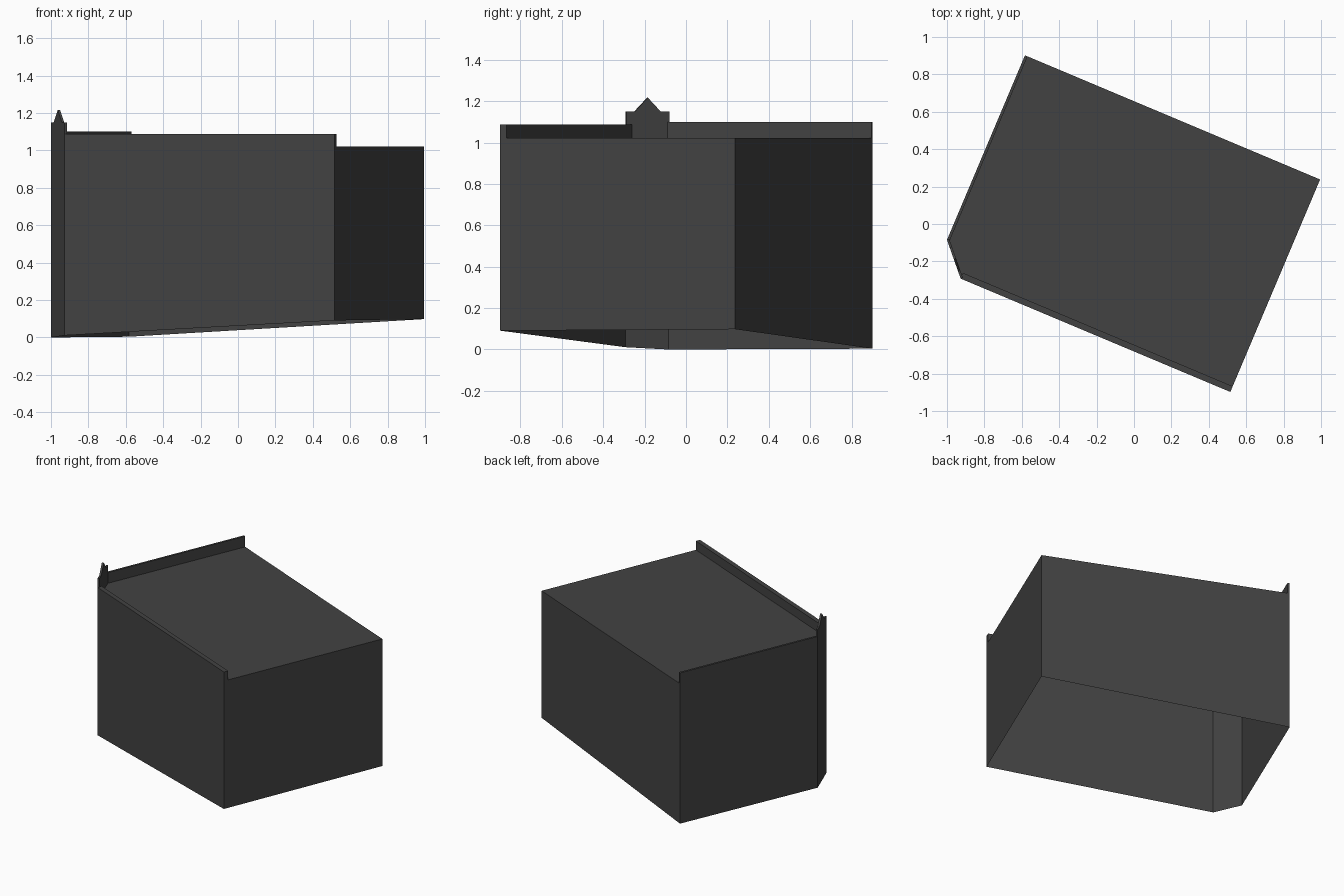
import bpy, bmesh
from mathutils import Vector

if "Cube" in bpy.data.objects:
    bpy.data.objects.remove(bpy.data.objects["Cube"])

ROOF_Z = 1.022

# Footprint corners, counter-clockwise, with sloping ground height in z
A = Vector((-0.583, 0.902, 0.004))
E = Vector((-1.0, -0.085, 0.0))
D = Vector((-0.927, -0.292, 0.011))
C = Vector((0.515, -0.898, 0.091))
B = Vector((0.995, 0.238, 0.098))

grey = bpy.data.materials.new("dark grey")
grey.diffuse_color = (0.055, 0.055, 0.055, 1)
grey.use_nodes = True
grey.node_tree.nodes["Principled BSDF"].inputs["Base Color"].default_value = grey.diffuse_color


def finish(name, bm):
    mesh = bpy.data.meshes.new(name)
    bm.to_mesh(mesh)
    bm.free()
    mesh.materials.append(grey)
    bpy.context.collection.objects.link(bpy.data.objects.new(name, mesh))


def wall(name, p, q, profile, thick=0.0):
    """Single-skin wall from p to q; top profile is (fraction, z) from p to q.
    With a thickness, the part above the roof becomes a solid parapet."""
    bm = bmesh.new()
    d = (q - p).xy.normalized()
    inward = Vector((-d.y, d.x, 0)) * thick

    def at(t, z):
        v = p.lerp(q, t)
        return Vector((v.x, v.y, z))

    outer = [bm.verts.new(at(t, z)) for t, z in profile]
    bm.faces.new([bm.verts.new(p), bm.verts.new(q)] + outer[::-1])
    if thick:
        loop = [(0, ROOF_Z)] + profile + [(1, ROOF_Z)]
        out = [bm.verts.new(at(*k)) for k in loop]
        inn = [bm.verts.new(at(*k) + inward) for k in loop]
        bm.faces.new(inn)                          # roof-side face
        for i in range(len(loop) - 1):             # coping and end caps
            bm.faces.new([out[i], out[i + 1], inn[i + 1], inn[i]])
    finish(name, bm)


# Walls, some rising above the roof as parapets
wall("left_wall", A, E, [(0, 1.1), (1, 1.1)], 0.015)
wall("gabled_corner_wall", E, D,
     [(0, 1.15), (0.2, 1.15), (0.5, 1.217), (0.8, 1.15), (1, 1.15)], 0.013)
wall("front_wall", D, C, [(0, 1.087), (1, 1.087)], 0.033)
wall("right_wall", C, B, [(0, ROOF_Z), (1, ROOF_Z)])
wall("back_wall", B, A, [(0, ROOF_Z), (1, ROOF_Z)])

# Flat roof (the underside of the building is open)
bm = bmesh.new()
bm.faces.new([bm.verts.new((v.x, v.y, ROOF_Z)) for v in (A, E, D, C, B)])
finish("flat_roof", bm)
